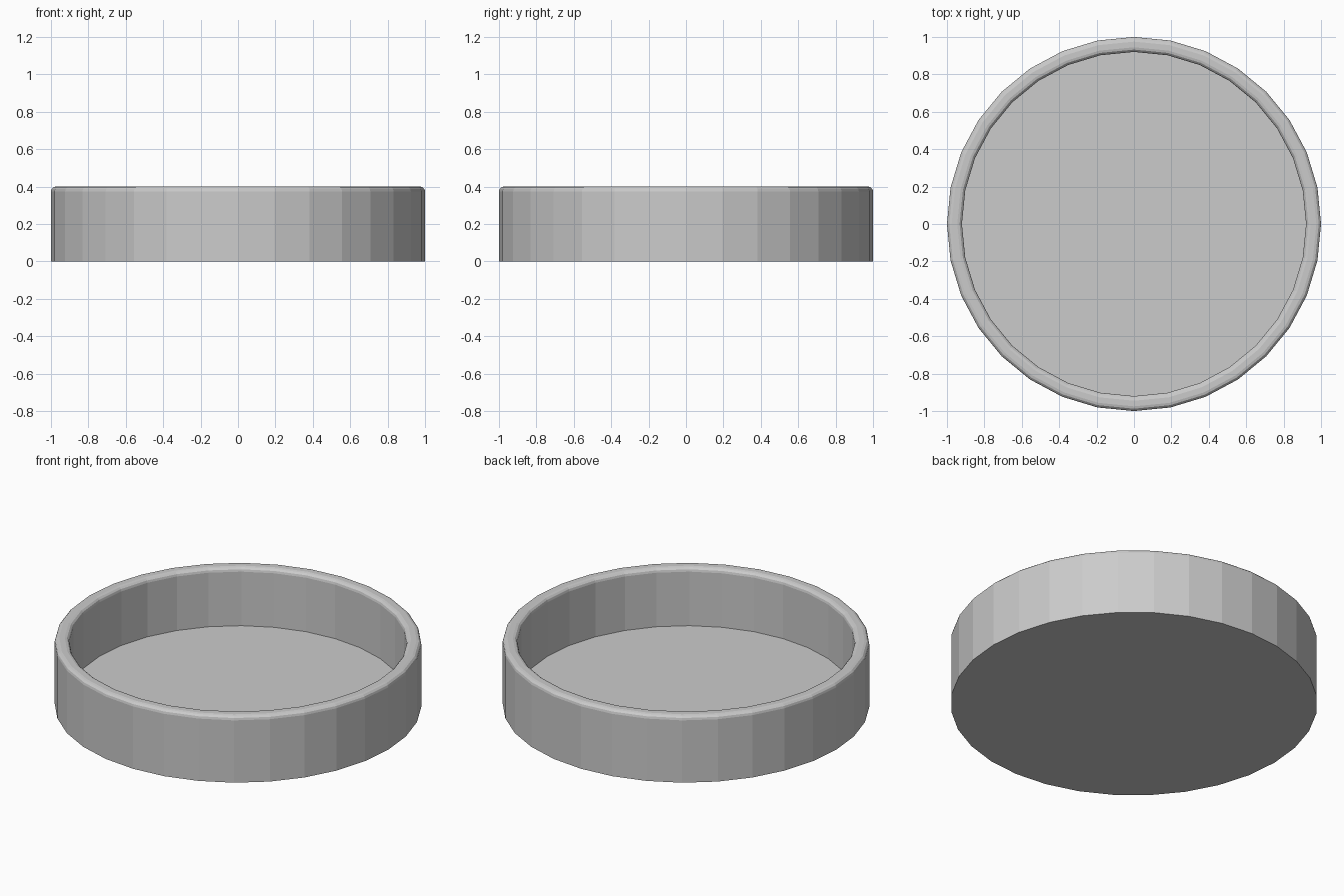
import bpy, bmesh
from math import sin, cos, pi

if "Cube" in bpy.data.objects:
    bpy.data.objects.remove(bpy.data.objects["Cube"])

SIDES = 32
OUTER, INNER, HEIGHT, FLOOR = 1.0, 0.92, 0.4, 0.05
BEVEL, STEPS = 0.025, 3


def corner(cx, cz, start, end):
    """Arc of profile points for one rounded rim edge."""
    return [(cx + BEVEL * cos(a), cz + BEVEL * sin(a))
            for a in (start + (end - start) * i / STEPS for i in range(STEPS + 1))]


# Wall profile from outer base, over the rounded rim, down to the inside floor
profile = [(OUTER, 0)]
profile += corner(OUTER - BEVEL, HEIGHT - BEVEL, 0, pi / 2)
profile += corner(INNER + BEVEL, HEIGHT - BEVEL, pi / 2, pi)
profile += [(INNER, FLOOR)]

# Revolve the profile into a low-poly round tray
bm = bmesh.new()
rings = [[bm.verts.new((r * cos(2 * pi * i / SIDES), r * sin(2 * pi * i / SIDES), z))
          for i in range(SIDES)] for r, z in profile]
for a, b in zip(rings, rings[1:]):
    for i in range(SIDES):
        j = (i + 1) % SIDES
        bm.faces.new((a[i], a[j], b[j], b[i]))

# Underside and inside floor
bm.faces.new(rings[0][::-1])
bm.faces.new(rings[-1])
bmesh.ops.recalc_face_normals(bm, faces=bm.faces)

mesh = bpy.data.meshes.new("round_tray")
bm.to_mesh(mesh)
bm.free()
tray = bpy.data.objects.new("round_tray", mesh)
bpy.context.collection.objects.link(tray)
